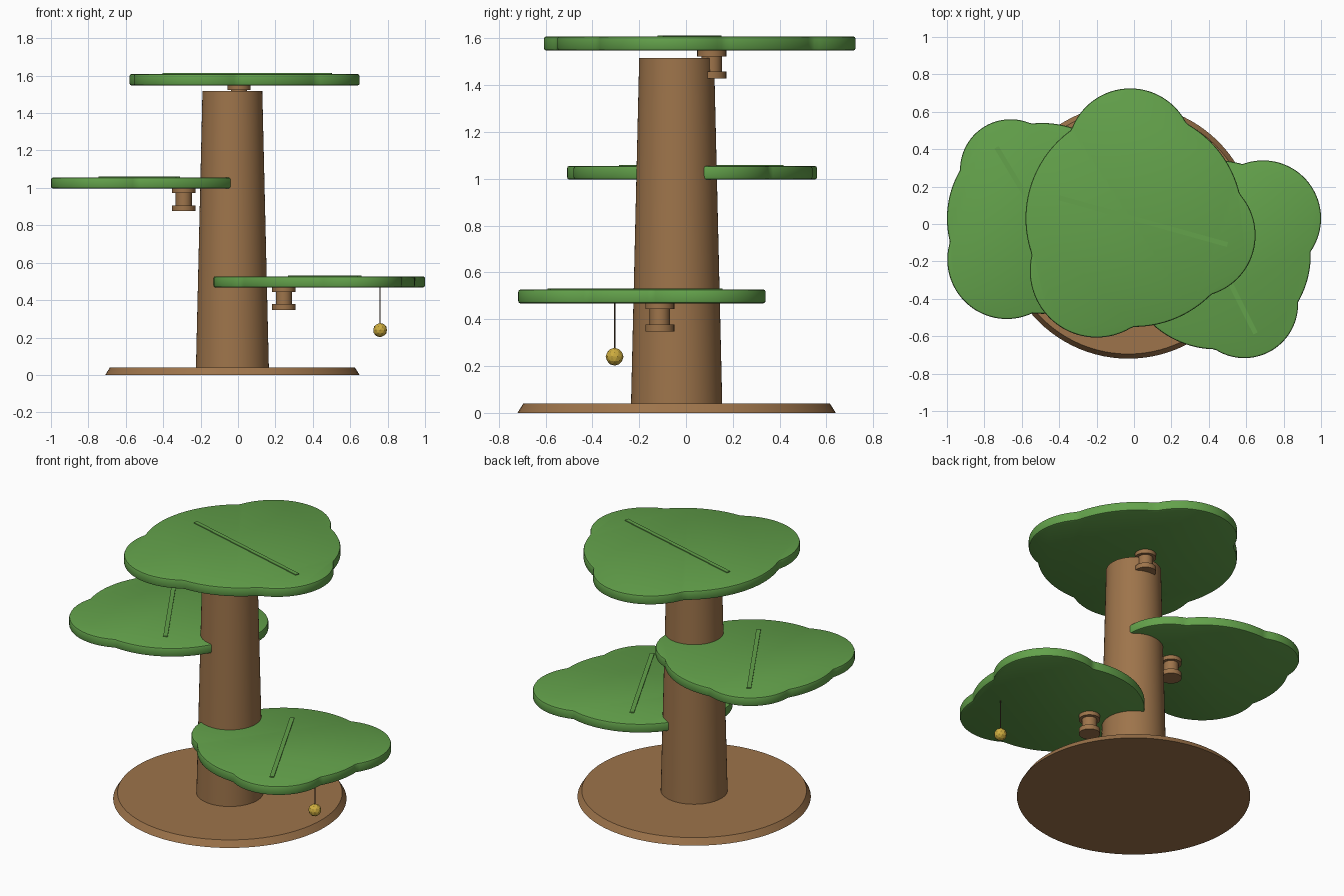
import bpy, bmesh, math
from mathutils import Vector

if "Cube" in bpy.data.objects:
    bpy.data.objects.remove(bpy.data.objects["Cube"])


def mat(name, rgb):
    m = bpy.data.materials.new(name)
    m.diffuse_color = (*rgb, 1)
    m.use_nodes = True
    m.node_tree.nodes["Principled BSDF"].inputs["Base Color"].default_value = m.diffuse_color
    return m


GREEN = mat("leaf green", (0.125, 0.36, 0.07))
BROWN = mat("wood brown", (0.34, 0.175, 0.07))
GOLD = mat("gold", (0.62, 0.42, 0.05))
CORD = mat("dark cord", (0.08, 0.05, 0.03))


def finish(name, bm, material, smooth=True):
    bmesh.ops.recalc_face_normals(bm, faces=bm.faces)
    me = bpy.data.meshes.new(name)
    bm.to_mesh(me)
    bm.free()
    ob = bpy.data.objects.new(name, me)
    bpy.context.collection.objects.link(ob)
    me.materials.append(material)
    if smooth:
        bpy.ops.object.select_all(action='DESELECT')
        ob.select_set(True)
        bpy.context.view_layer.objects.active = ob
        bpy.ops.object.shade_smooth_by_angle(angle=math.radians(35))
    return ob


def loft(name, rings, material):
    """Closed solid from a stack of matching point rings."""
    bm = bmesh.new()
    rows = [[bm.verts.new(p) for p in ring] for ring in rings]
    n = len(rows[0])
    for a, b in zip(rows, rows[1:]):
        for i in range(n):
            j = (i + 1) % n
            bm.faces.new((a[i], a[j], b[j], b[i]))
    bm.faces.new(rows[0][::-1])
    bm.faces.new(rows[-1])
    return finish(name, bm, material)


def turned(name, x, y, profile, material, n=64):
    """Round part from (radius, z) pairs."""
    ang = [2 * math.pi * i / n for i in range(n)]
    return loft(name, [[(x + r * math.cos(a), y + r * math.sin(a), z) for a in ang]
                       for r, z in profile], material)


def leaf(name, z0, z1, circles, n=180):
    """Lobed platform: outline of overlapping circles seen from the first centre."""
    ox, oy, _ = circles[0]
    outline = []
    for i in range(n):
        a = 2 * math.pi * i / n
        d = Vector((math.cos(a), math.sin(a)))
        best = 0
        for cx, cy, r in circles:
            c = Vector((cx - ox, cy - oy))
            t = c.dot(d)
            disc = r * r - c.length_squared + t * t
            if disc > 0:
                best = max(best, t + math.sqrt(disc))
        outline.append((d, best))
    layers = [(z0, .010), (z0 + .003, .003), (z0 + .010, 0),
              (z1 - .010, 0), (z1 - .003, .003), (z1, .010)]
    return loft(name, [[(ox + d.x * (r - s), oy + d.y * (r - s), z) for d, r in outline]
                       for z, s in layers], GREEN)


def vein(name, p, q, z, w=0.026):
    """Thin raised strip on a leaf."""
    p, q = Vector(p), Vector(q)
    side = (q - p).normalized().orthogonal() * w / 2
    pts = [p - side, q - side, q + side, p + side]
    return loft(name, [[(v.x, v.y, h) for v in pts] for h in (z - .004, z + .005)], GREEN)


# Base and tapered trunk
turned("base", -.03, -.04, [(.68, 0), (.655, .04)], BROWN, 96)
turned("trunk", -.03, -.04, [(.195, .035), (.16, 1.517)], BROWN)

# Leaf platforms: z range, circles, vein ends, spool position
leaves = {
    "top": (1.548, 1.608, [(0, .03, .58), (-.02, .39, .335), (-.2, -.25, .357), (.32, -.06, .33)],
            (-.40, .14), (.50, -.11), (.005, .11)),
    "middle": (.997, 1.055, [(-.49, .03, .51), (-.66, .29, .27), (-.68, -.19, .318), (-.2, .08, .295)],
               (-.735, .41), (-.32, -.28), (-.29, -.01)),
    "lower": (.468, .527, [(.44, -.165, .505), (.69, .03, .31), (.59, -.43, .287), (.15, -.2, .28)],
              (.28, .15), (.65, -.585), (.245, -.112)),
}
for key, (z0, z1, circles, p, q, (sx, sy)) in leaves.items():
    leaf(key + "_leaf_platform", z0, z1, circles)
    vein(key + "_leaf_vein", p, q, z1)
    # Spool-shaped support knob below the leaf
    b = z0 - .12
    turned(key + "_spool", sx, sy, [(.062, b), (.062, b + .03), (.043, b + .03),
                                    (.043, b + .095), (.062, b + .095), (.062, z0 + .005)], BROWN, 32)

# Hanging toy
turned("toy_cord", .76, -.305, [(.003, .26), (.003, .475)], CORD, 8)
bm = bmesh.new()
bmesh.ops.create_icosphere(bm, subdivisions=2, radius=.038)
bmesh.ops.translate(bm, verts=bm.verts, vec=(.76, -.305, .24))
finish("toy_ball", bm, GOLD, smooth=False)
